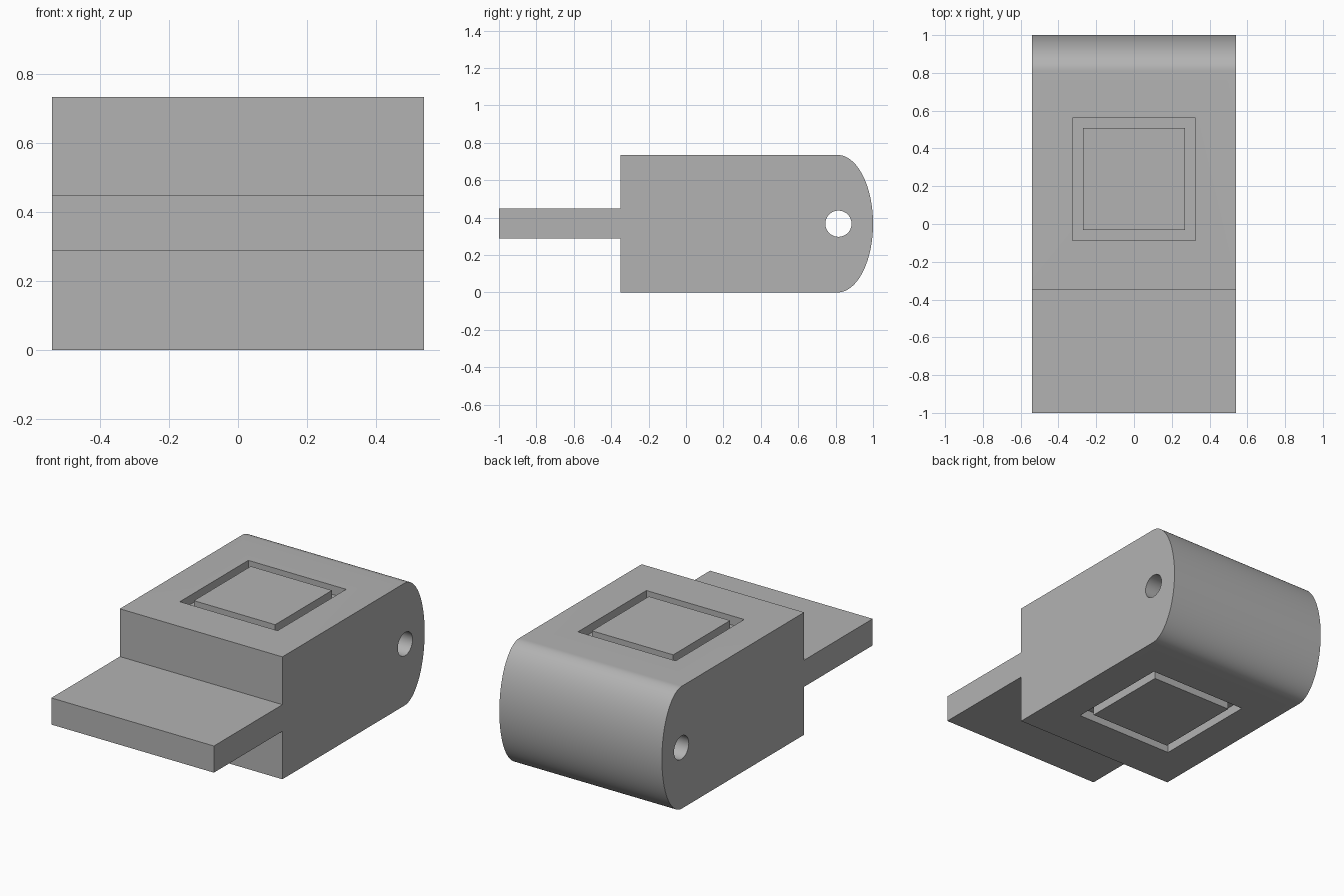
import bpy, bmesh, math
from mathutils import Vector

if "Cube" in bpy.data.objects:
    bpy.data.objects.remove(bpy.data.objects["Cube"], do_unlink=True)

HALF_W, HEIGHT = 0.54, 0.735
MID_Z = HEIGHT / 2

grey = bpy.data.materials.new("plain grey")
grey.use_nodes = True
colour = (0.45, 0.45, 0.45, 1)
grey.diffuse_color = colour
grey.node_tree.nodes["Principled BSDF"].inputs["Base Color"].default_value = colour


def extrude_profile(name, points, axis, start, end):
    """Closed prism: profile in (y, z) along x, or in (x, y) along z."""
    bm = bmesh.new()
    place = (lambda a, b: (start, a, b)) if axis == "x" else (lambda a, b: (a, b, start))
    face = bm.faces.new([bm.verts.new(place(a, b)) for a, b in points])
    out = bmesh.ops.extrude_face_region(bm, geom=[face])
    verts = [g for g in out["geom"] if isinstance(g, bmesh.types.BMVert)]
    step = Vector((end - start, 0, 0)) if axis == "x" else Vector((0, 0, end - start))
    bmesh.ops.translate(bm, verts=verts, vec=step)
    bmesh.ops.recalc_face_normals(bm, faces=bm.faces)
    mesh = bpy.data.meshes.new(name)
    bm.to_mesh(mesh)
    bm.free()
    mesh.materials.append(grey)
    obj = bpy.data.objects.new(name, mesh)
    bpy.context.collection.objects.link(obj)
    return obj


def cut(target, cutter):
    mod = target.modifiers.new("cut", "BOOLEAN")
    mod.operation, mod.solver, mod.object = "DIFFERENCE", "EXACT", cutter
    bpy.context.view_layer.objects.active = target
    bpy.ops.object.modifier_apply(modifier=mod.name)
    bpy.data.objects.remove(cutter, do_unlink=True)


def arc(cy, cz, ry, rz, a0, a1, n):
    return [(cy + ry * math.cos(a0 + (a1 - a0) * i / n),
             cz + rz * math.sin(a0 + (a1 - a0) * i / n)) for i in range(n + 1)]


def square(cx, cy, half):
    return [(cx - half, cy - half), (cx + half, cy - half),
            (cx + half, cy + half), (cx - half, cy + half)]


# Body: block with an elliptical back end and a thin tab at the front
tab_low, tab_high, step_y = 0.288, 0.448, -0.35
profile = [(-1, tab_high), (-1, tab_low), (step_y, tab_low), (step_y, 0)]
profile += arc(0.81, MID_Z, 0.19, MID_Z, -math.pi / 2, math.pi / 2, 64)
profile += [(step_y, HEIGHT), (step_y, tab_high)]
body = extrude_profile("hinge_block", profile, "x", -HALF_W, HALF_W)

# Cross hole near the rounded end
hole = arc(0.815, MID_Z, 0.07, 0.07, 0, 2 * math.pi, 48)[:-1]
cut(body, extrude_profile("hole_cutter", hole, "x", -1, 1))

# Square grooves in the top and bottom, each leaving a flush island
DEPTH, GROOVE_Y = 0.055, 0.237
for low, high in ((HEIGHT - DEPTH, HEIGHT + 0.1), (-0.1, DEPTH)):
    ring = extrude_profile("groove_cutter", square(0, GROOVE_Y, 0.325), "z", low, high)
    cut(ring, extrude_profile("island_cutter", square(0, GROOVE_Y, 0.27), "z", low - 0.1, high + 0.1))
    cut(body, ring)

# Smooth the curved surfaces, keep the corners sharp
bpy.ops.object.select_all(action="DESELECT")
body.select_set(True)
bpy.context.view_layer.objects.active = body
bpy.ops.object.shade_smooth_by_angle(angle=math.radians(30))
